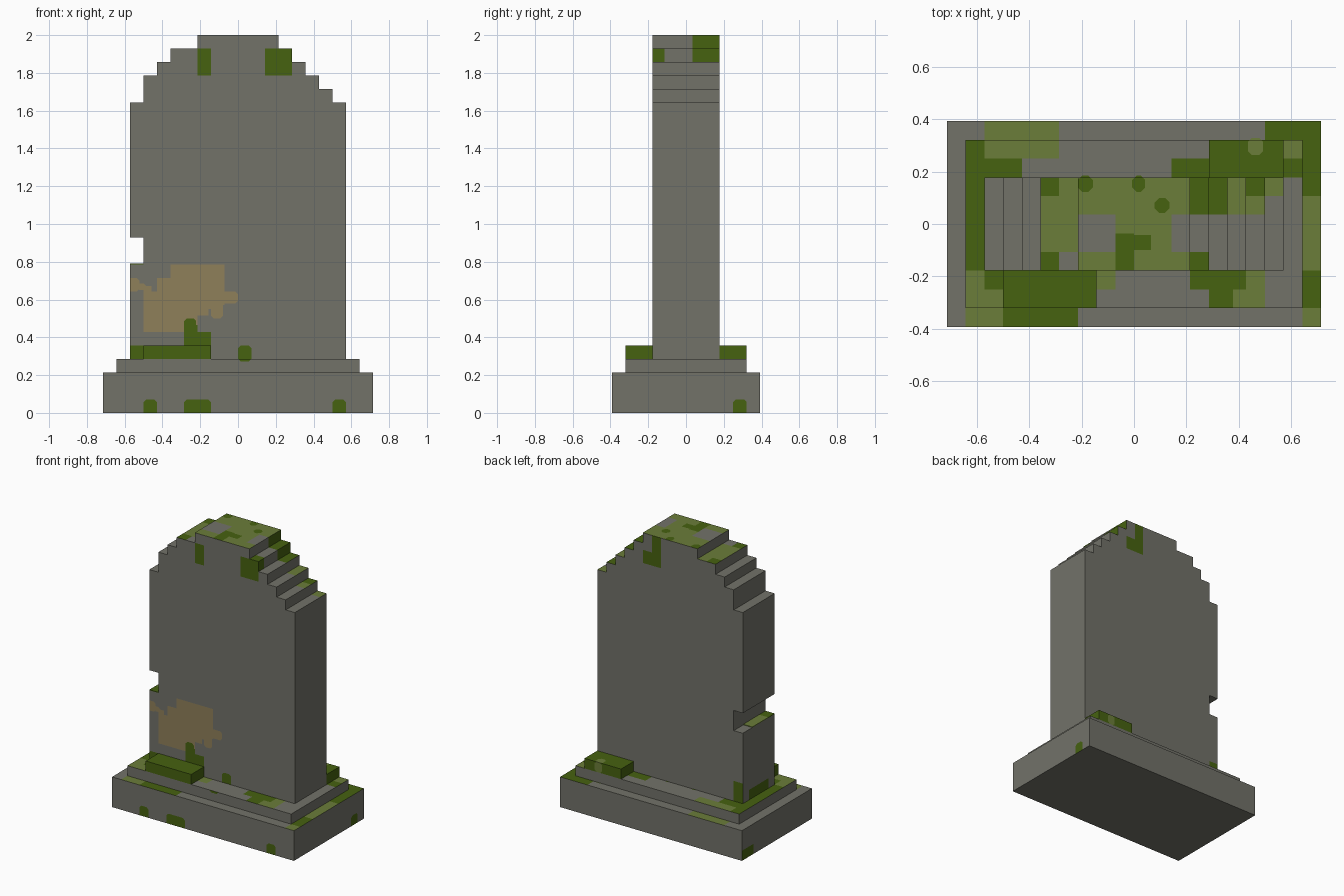
import bpy
import bmesh
from mathutils import Vector

cube = bpy.data.objects.get("Cube")
if cube:
    bpy.data.objects.remove(cube, do_unlink=True)

UNIT = 1 / 14          # one block; everything below is measured in blocks
STONE, MOSS, LICHEN, STAIN = range(4)


def material(name, rgb):
    mat = bpy.data.materials.new(name)
    mat.use_nodes = True
    mat.diffuse_color = (*rgb, 1)
    mat.node_tree.nodes["Principled BSDF"].inputs["Base Color"].default_value = (*rgb, 1)
    return mat


materials = [
    material("grey stone", (.168, .168, .141)),
    material("dark moss", (.061, .122, .005)),
    material("light lichen", (.147, .205, .041)),
    material("tan stain", (.275, .216, .102)),
]
parts = {}


def prism(name, outline, y0, y1, colour=STONE):
    """Extrude an x-z outline from y0 to y1."""
    bm = bmesh.new()
    face = bm.faces.new([bm.verts.new((x, y0, z)) for x, z in outline])
    grown = bmesh.ops.extrude_face_region(bm, geom=[face])["geom"]
    moved = [v for v in grown if isinstance(v, bmesh.types.BMVert)]
    bmesh.ops.translate(bm, vec=(0, y1 - y0, 0), verts=moved)
    bmesh.ops.recalc_face_normals(bm, faces=bm.faces)
    bmesh.ops.triangulate(bm, faces=[f for f in bm.faces if len(f.verts) > 4])
    for f in bm.faces:
        f.material_index = colour
    parts[name] = bm


def box(name, x0, x1, y0, y1, z0, z1, colour=STONE):
    prism(name, [(x0, z0), (x1, z0), (x1, z1), (x0, z1)], y0, y1, colour)


def stairs(start, steps):
    """Climb inwards: each step is a run in x and a rise in z."""
    x, z = start
    points = [(x, z)]
    for run, rise in steps:
        x += run
        points.append((x, z))
        z += rise
        points.append((x, z))
    return points


# Plinth
box("base", -10, 10, -5.5, 5.5, 0, 3)
box("plinth_step", -9, 9, -4.5, 4.5, 3, 4)

# Headstone with worn stepped shoulders and a chipped edge
right_edge = stairs((8, 23), [(-1, 1)] * 5)
left_edge = stairs((-8, 23), [(1, 2), (1, 1), (1, 1), (2, 1)])
chip = [(-8, 13), (-7, 13), (-7, 11), (-8, 11)]
prism("headstone", [(-8, 4), (8, 4)] + right_edge + left_edge[::-1] + chip, -2.5, 2.5)

# Raised moss clumps, and thin growth in the chip
box("front_moss_clump", -7, -2, -4.5, -2.5, 4, 5, MOSS)
box("back_moss_clump", 4, 8, 2.5, 4.5, 4, 5, MOSS)
box("chip_moss", -8, -7, -2.5, -1.5, 11, 11.06, MOSS)
box("chip_lichen", -8, -7, -1.5, 1, 11, 11.06, LICHEN)

# Facing direction and the two axes a patch is measured along
SIDES = {
    "top": (Vector((0, 0, 1)), 0, 1),
    "front": (Vector((0, -1, 0)), 0, 2),
    "back": (Vector((0, 1, 0)), 0, 2),
    "left": (Vector((1, 0, 0)), 1, 2),
    "right": (Vector((-1, 0, 0)), 1, 2),
}


def paint(side, colour, patches, corner=0):
    """Cut each rectangle (with optional clipped corners) into the faces and colour it."""
    normal, a, b = SIDES[side]
    for a0, a1, b0, b1 in patches:
        planes = [((-1, 0), -a0), ((1, 0), a1), ((0, -1), -b0), ((0, 1), b1)]
        if corner:
            for i in (-1, 1):
                for j in (-1, 1):
                    reach = max(i * a0, i * a1) + max(j * b0, j * b1)
                    planes.append(((i, j), reach - corner))

        def touched(bm):
            found = []
            for f in bm.faces:
                us = [v.co[a] for v in f.verts]
                vs = [v.co[b] for v in f.verts]
                if (f.normal.dot(normal) > .9 and max(us) > a0 + .01 and min(us) < a1 - .01
                        and max(vs) > b0 + .01 and min(vs) < b1 - .01):
                    found.append(f)
            return found

        for bm in parts.values():
            for (i, j), limit in planes:
                faces = touched(bm)
                if not faces:
                    break
                no = Vector((0, 0, 0))
                no[a], no[b] = i, j
                geom = set(faces)
                for f in faces:
                    geom.update(f.edges)
                    geom.update(f.verts)
                bmesh.ops.bisect_plane(bm, geom=list(geom), dist=.0001,
                                       plane_co=no * (limit / no.length_squared), plane_no=no)
                bm.normal_update()
            for f in touched(bm):
                c = f.calc_center_median()
                if all(i * c[a] + j * c[b] < limit for (i, j), limit in planes):
                    f.material_index = colour


# Growth on the plinth ledges
paint("top", LICHEN, [
    (-9, -7, -5.5, -2.5), (-2, -1, -3.5, -2.5), (-8, -4, 3.5, 5.5),
    (9, 10, -5.5, 1.5), (8, 9, 3.5, 4.5), (5, 7, -4.5, -2.5)])
paint("top", MOSS, [
    (-9, -8, -2.5, 4.5), (-8, -7, -3.5, -2.5), (-7, -3, -5.5, -4.5),
    (-8, -6, 2.5, 3.5), (7, 10, 4.5, 5.5), (9, 10, 1.5, 4.5),
    (9, 10, -4.5, -2.5), (8, 9, 2.5, 3.5), (2, 4, 2.5, 3.5),
    (3, 6, -3.5, -2.5), (4, 5.3, -4.5, -3.5)])
paint("top", LICHEN, [(6.1, 6.9, 3.7, 4.6)], .2)

# Growth on the headstone's top
paint("top", LICHEN, [
    (-5, 3, -2.5, 2.5), (5, 7, .5, 2.5), (7, 8, 1.5, 2.5)])
paint("top", STONE, [
    (-4, -3, -2.5, -1.5), (-3, -1, -1.5, .5), (2, 3, -1.5, .5)])
paint("top", MOSS, [
    (-5, -4, 1.5, 2.5), (-5, -4, -2.5, -1.5), (-1, 0, -2.5, -.5),
    (0, .9, -1.4, -.6), (3, 5, .5, 2.5), (3, 4, -2.5, -1.5), (6, 7, 1.5, 2.5)])
paint("top", MOSS, [(-3, -2.2, 1.7, 2.6), (-.1, .6, 1.7, 2.6), (1.1, 1.9, .6, 1.4)], .25)

# Stain and moss on the front
paint("front", STAIN, [
    (-5, -1, 9, 11), (-6, -5, 9, 10), (-7, -1, 8, 9), (-7, -2, 7.7, 8),
    (-7, -3, 6, 7.7), (-3, -2.2, 7.2, 7.7), (-7, -6.4, 8, 9.4)])
paint("front", STAIN, [(-8.2, -7.3, 9, 10), (-7.5, -6.8, 9.1, 9.6),
                       (-1.3, 0, 8.1, 9), (-2, -1.1, 7, 8.2)], .2)
paint("front", MOSS, [
    (-3, -2, 25, 27), (2, 4, 25, 27), (-4, -3, 5, 6.5),
    (-4, -2, 5, 6), (-8, -7, 4, 5)])
paint("front", MOSS, [(-4, -3.1, 6, 7), (0, 1, 3.8, 5), (-7, -6, -.2, 1),
                      (-4, -2, -.2, 1), (7, 8, -.2, 1)], .2)

# Moss on the back and the two ends
paint("back", MOSS, [(1, 2, 25, 28), (2, 3, 25, 26.3), (-8, -7, 4, 6)])
paint("back", LICHEN, [(6.1, 6.9, 4, 5)], .2)
paint("left", MOSS, [(-2.5, -1.6, 26, 27), (.5, 2.5, 26, 28)])
paint("left", MOSS, [(3.5, 4.5, -.2, 1)], .2)
paint("right", MOSS, [(-1.5, 1.5, 4, 5), (3.7, 5.5, 0, 1)])

# Turn the parts into objects
for name, bm in parts.items():
    bmesh.ops.scale(bm, vec=(UNIT,) * 3, verts=bm.verts)
    mesh = bpy.data.meshes.new(name)
    bm.to_mesh(mesh)
    bm.free()
    for mat in materials:
        mesh.materials.append(mat)
    bpy.context.scene.collection.objects.link(bpy.data.objects.new(name, mesh))
